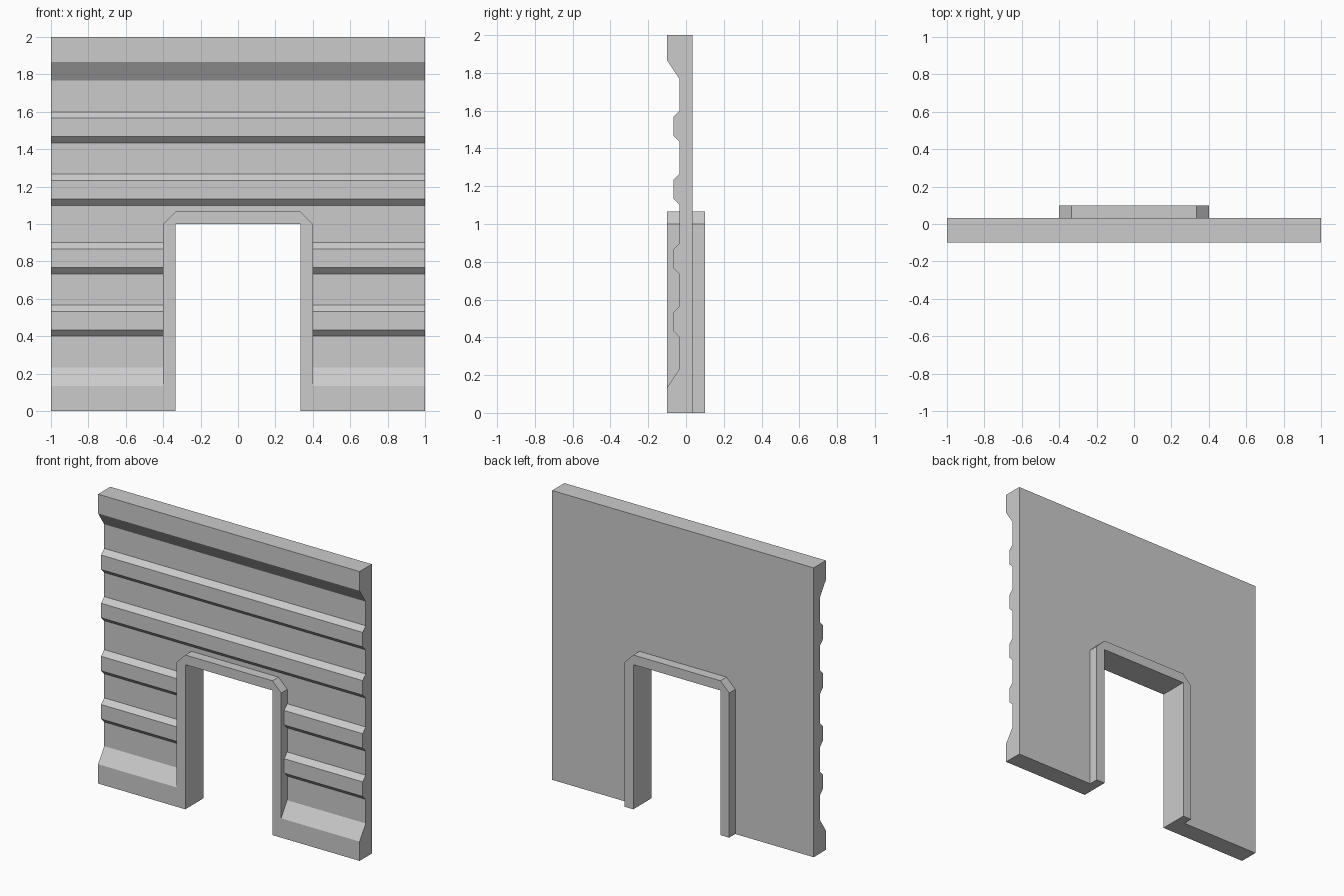
import bpy, bmesh
from mathutils import Vector

if "Cube" in bpy.data.objects:
    bpy.data.objects.remove(bpy.data.objects["Cube"])


def prism(name, outline, offset):
    """Extrude a closed outline of 3D points along an offset."""
    bm = bmesh.new()
    face = bm.faces.new([bm.verts.new(p) for p in outline])
    ext = bmesh.ops.extrude_face_region(bm, geom=[face], use_keep_orig=True)
    moved = [v for v in ext["geom"] if isinstance(v, bmesh.types.BMVert)]
    bmesh.ops.translate(bm, verts=moved, vec=Vector(offset))
    bmesh.ops.recalc_face_normals(bm, faces=bm.faces)
    mesh = bpy.data.meshes.new(name)
    bm.to_mesh(mesh)
    bm.free()
    obj = bpy.data.objects.new(name, mesh)
    bpy.context.collection.objects.link(obj)
    return obj


T = 1 / 30            # base module
BACK, PANEL, RIDGE, FRONT = T, -T, -2 * T, -3 * T

# Wall cross-section: plinth, four siding ridges, cornice
section = [(BACK, 0), (FRONT, 0), (FRONT, 4 * T), (PANEL, 7 * T)]
for z in (12 * T, 22 * T, 33 * T, 43 * T):
    section += [(PANEL, z), (RIDGE, z + T), (RIDGE, z + 4 * T), (PANEL, z + 5 * T)]
section += [(PANEL, 53 * T), (FRONT, 56 * T), (FRONT, 2), (BACK, 2)]
wall = prism("wall", [(-1, y, z) for y, z in section], (2, 0, 0))

# Doorway outline with chamfered top corners
IN, OUT, TOP = 10 * T, 12 * T, 32 * T


def arch(bottom):
    return [(-OUT, bottom), (-OUT, 1), (-IN, TOP), (IN, TOP), (OUT, 1), (OUT, bottom)]


# Cut the doorway out of the wall
cutter = prism("doorway_cutter", [(x, -0.3, z) for x, z in arch(-0.2)], (0, 0.6, 0))
cutter.hide_render = True
cut = wall.modifiers.new("doorway", "BOOLEAN")
cut.operation = "DIFFERENCE"
cut.solver = "EXACT"
cut.object = cutter
bpy.context.view_layer.objects.active = wall
wall.select_set(True)
bpy.ops.object.modifier_apply(modifier=cut.name)
bpy.data.objects.remove(cutter)

# Door frame standing proud of the wall
frame = arch(0) + [(IN, 0), (IN, 1), (-IN, 1), (-IN, 0)]
prism("door_frame", [(x, FRONT, z) for x, z in frame], (0, 6 * T, 0))
